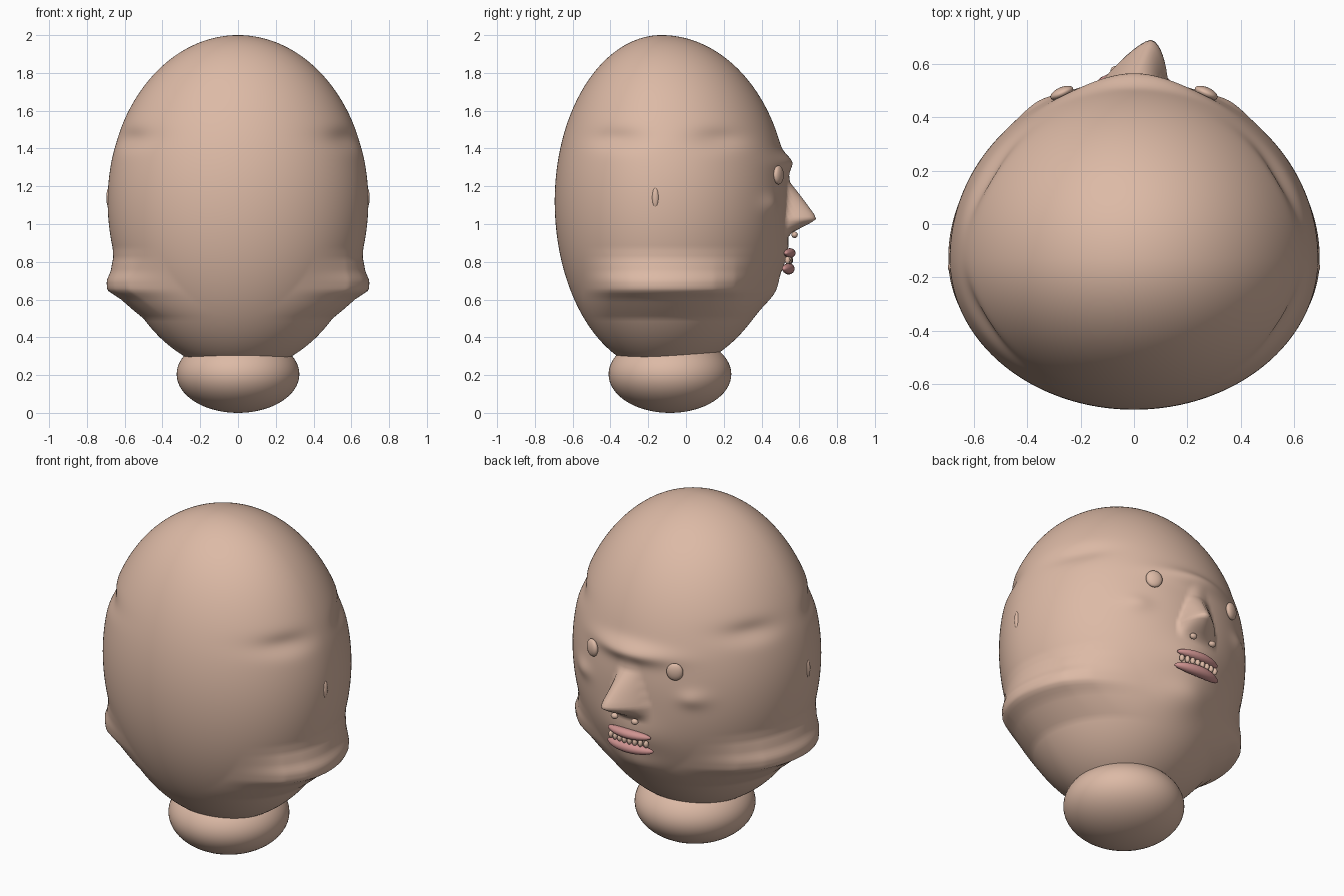
import bpy, bmesh, math
from mathutils import Vector

if "Cube" in bpy.data.objects:
    bpy.data.objects.remove(bpy.data.objects["Cube"])


def material(name, rgb):
    m = bpy.data.materials.new(name)
    m.diffuse_color = (*rgb, 1)
    m.use_nodes = True
    m.node_tree.nodes["Principled BSDF"].inputs["Base Color"].default_value = m.diffuse_color
    return m


SKIN = material("skin", (0.72, 0.49, 0.38))
LIP = material("lip_pink", (0.62, 0.29, 0.28))

CY, CZ = -0.13, 1.12          # centre of the skull
RX, FRONT, BACK = 0.69, 0.67, 0.565


def gauss(v, mid, sigma):
    return math.exp(-((v - mid) / sigma) ** 2)


def ramp(points, v):
    """Piecewise profile with linear interpolation, clamped at both ends."""
    if v <= points[0][0]:
        return points[0][1]
    for (a, fa), (b, fb) in zip(points, points[1:]):
        if v <= b:
            return fa + (fb - fa) * (v - a) / (b - a)
    return points[-1][1]


JAW = [(0.5, 0), (0.6, 0.055), (0.65, 0.105), (0.7, 0.085), (0.75, 0.045), (0.82, 0.01), (0.87, 0)]
JAW_LENGTH = [(-0.55, 0), (-0.4, 0.9), (-0.3, 1), (0.15, 1), (0.26, 0.8), (0.4, 0)]
NOSE = [(0.93, 0), (0.955, 0.02), (1.0, 0.11), (1.025, 0.15), (1.05, 0.14), (1.22, 0.015), (1.3, 0)]


def sculpt(x, y, z):
    """Push the egg surface into jaw, temples, brow, nose, mouth and chin."""
    side = math.copysign(1, x) * min(1, abs(x) / 0.2)
    dx = side * ramp(JAW, z) * ramp(JAW_LENGTH, y)
    # temple hollows
    hollow = 0.025 * gauss(y, -0.37, 0.14) + 0.025 * gauss(y, 0.18, 0.14)
    dx -= side * hollow * gauss(z, 1.45, 0.055)
    dy = 0.0
    if y > 0.1:
        # brow ridge, mouth mound, chin and cheekbones
        dy += 0.042 * gauss(z, 1.325, 0.05) * gauss(x, 0, 0.22)
        dy += 0.03 * gauss(z, 0.83, 0.13) * gauss(x, 0, 0.2)
        dy += 0.032 * gauss(z, 0.64, 0.08) * gauss(x, 0, 0.15)
        dy += 0.018 * gauss(z, 1.1, 0.05) * gauss(abs(x), 0.36, 0.07)
        # nose leaning to one side
        half = 0.13 - 0.3 * max(0, z - 1.02)
        nose = ramp(NOSE, z) * max(0, 1 - (abs(x) / max(half, 0.05)) ** 1.6)
        dy += nose
        dx += 0.42 * nose
    return x + dx, y + dy, z


def finish(name, bm, mat):
    bmesh.ops.recalc_face_normals(bm, faces=bm.faces[:])
    me = bpy.data.meshes.new(name)
    bm.to_mesh(me)
    bm.free()
    me.materials.append(mat)
    ob = bpy.data.objects.new(name, me)
    bpy.context.collection.objects.link(ob)
    for p in me.polygons:
        p.use_smooth = True
    return ob


def make_head(segs=256, rows=180):
    bm = bmesh.new()
    rings = []
    for i in range(rows):
        z = 0.29 + 1.71 * math.sin(math.pi / 2 * i / rows)
        u = (z - CZ) / (0.88 if z > CZ else 0.9)
        s = math.sqrt(max(0, 1 - u * u))
        ring = []
        for j in range(segs):
            a = 2 * math.pi * j / segs
            depth = FRONT if math.sin(a) > 0 else BACK
            p = sculpt(RX * s * math.cos(a), CY + depth * s * math.sin(a), z)
            ring.append(bm.verts.new(p))
        rings.append(ring)
    top = bm.verts.new((0, CY, 2.0))
    for lo, hi in zip(rings, rings[1:]):
        for j in range(segs):
            k = (j + 1) % segs
            bm.faces.new((lo[j], lo[k], hi[k], hi[j]))
    for j in range(segs):
        bm.faces.new((rings[-1][j], rings[-1][(j + 1) % segs], top))
    finish("head", bm, SKIN)


def ball(name, loc, radii, mat, turn=0.0, bend=0.0, segs=32):
    """Stretched sphere, turned about z, with its ends bent back by x squared."""
    bm = bmesh.new()
    bmesh.ops.create_uvsphere(bm, u_segments=segs, v_segments=segs // 2, radius=1)
    for v in bm.verts:
        v.co = Vector((v.co.x * radii[0], v.co.y * radii[1], v.co.z * radii[2]))
        v.co.y -= bend * v.co.x ** 2
    ob = finish(name, bm, mat)
    ob.location = loc
    ob.rotation_euler = (0, 0, turn)


make_head()
ball("neck", (0, -0.085, 0.205), (0.325, 0.325, 0.205), SKIN, segs=64)

# paired features
for label, s in (("left", -1), ("right", 1)):
    ball(label + "_eye", (0.27 * s, 0.49, 1.26), (0.046, 0.022, 0.05), SKIN, turn=-0.42 * s)
    ball(label + "_ear", (0.683 * s, -0.162, 1.14), (0.014, 0.018, 0.053), SKIN)
    ball(label + "_nostril", (0.066 * s, 0.575, 0.943), (0.022, 0.017, 0.017), SKIN, segs=16)

# mouth
ball("upper_lip", (0, 0.55, 0.846), (0.14, 0.03, 0.026), LIP, bend=1.1)
ball("lower_lip", (0, 0.543, 0.763), (0.15, 0.032, 0.03), LIP, bend=1.1)
for i in range(8):
    x = -0.115 + 0.23 * i / 7
    ball("tooth_%d" % (i + 1), (x, 0.552 - 1.1 * x * x, 0.808), (0.014, 0.015, 0.021), SKIN, segs=12)
